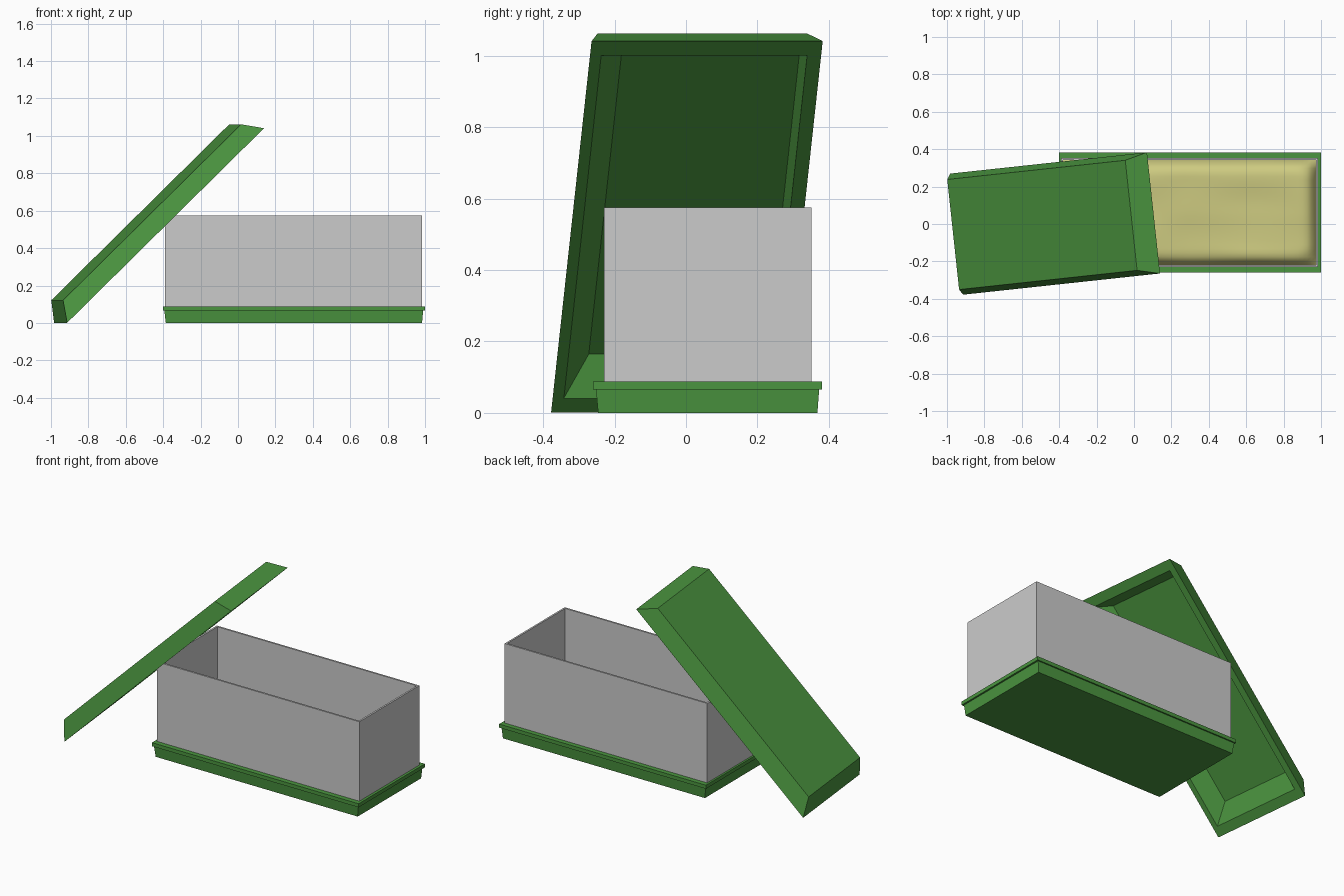
import bpy, bmesh, math
from mathutils import Vector, Matrix, noise

if "Cube" in bpy.data.objects:
    bpy.data.objects.remove(bpy.data.objects["Cube"])


def material(name, rgb):
    m = bpy.data.materials.new(name)
    m.diffuse_color = (*rgb, 1)
    m.use_nodes = True
    m.node_tree.nodes["Principled BSDF"].inputs["Base Color"].default_value = m.diffuse_color
    return m


def make_object(name, bm, mat=None):
    bmesh.ops.recalc_face_normals(bm, faces=bm.faces)
    me = bpy.data.meshes.new(name)
    bm.to_mesh(me)
    bm.free()
    ob = bpy.data.objects.new(name, me)
    bpy.context.collection.objects.link(ob)
    if mat:
        me.materials.append(mat)
    return ob


def loft(name, rings, mat=None):
    """Closed solid skinned through rectangles (x0, x1, y0, y1, z)."""
    bm = bmesh.new()
    loops = [[bm.verts.new((x, y, z)) for x, y in ((a, c), (b, c), (b, d), (a, d))]
             for a, b, c, d, z in rings]
    for lo, hi in zip(loops, loops[1:]):
        for i in range(4):
            j = (i + 1) % 4
            bm.faces.new((lo[i], lo[j], hi[j], hi[i]))
    bm.faces.new(loops[0])
    bm.faces.new(loops[-1])
    return make_object(name, bm, mat)


green = material("green", (0.07, 0.30, 0.05))
yellow = material("yellow", (0.62, 0.60, 0.22))

# Base plinth: flared foot and overhanging rim
loft("base", [(-0.386, 0.984, -0.246, 0.368, 0.0),
              (-0.394, 0.990, -0.252, 0.373, 0.066),
              (-0.402, 1.0, -0.260, 0.381, 0.066),
              (-0.402, 1.0, -0.260, 0.381, 0.088)], green)

# Thin-walled open box
X0, X1, Y0, Y1, W = -0.390, 0.984, -0.230, 0.352, 0.011
loft("box", [(X0, X1, Y0, Y1, 0.08),
             (X0, X1, Y0, Y1, 0.575),
             (X0 + W, X1 - W, Y0 + W, Y1 - W, 0.575),
             (X0 + W, X1 - W, Y0 + W, Y1 - W, 0.095)])

# Soft padding on the box floor, rounded down at its edges
bm = bmesh.new()
bmesh.ops.create_grid(bm, x_segments=56, y_segments=26, size=1)
hx, hy = (X1 - X0) / 2 - W, (Y1 - Y0) / 2 - W
for v in bm.verts:
    x, y = v.co.x * hx, v.co.y * hy
    edge = min(1, (hx - abs(x)) / 0.08) * min(1, (hy - abs(y)) / 0.08)
    puff = math.sqrt(max(0, 1 - (1 - edge) ** 2))
    bump = noise.noise(Vector((x * 3, y * 6, 0.5))) * 0.012
    v.co = ((X0 + X1) / 2 + x, (Y0 + Y1) / 2 + y, 0.10 + puff * (0.07 + bump))
padding = make_object("padding", bm, yellow)
for p in padding.data.polygons:
    p.use_smooth = True

# Hollow lid with sloping sides, leaning on the end of the box
lid = loft("lid", [(-0.671, 0.671, -0.296, 0.296, 0.099),
                   (-0.742, 0.742, -0.3255, 0.3255, 0.0),
                   (-0.685, 0.685, -0.294, 0.286, 0.0),
                   (-0.590, 0.635, -0.225, 0.276, 0.08)], green)
lid.matrix_world = (Matrix.Translation((-0.422, 0.0025, 0.521))
                    @ Matrix.Rotation(math.radians(6.15), 4, 'Z')
                    @ Matrix.Rotation(math.radians(-44.5), 4, 'Y'))
